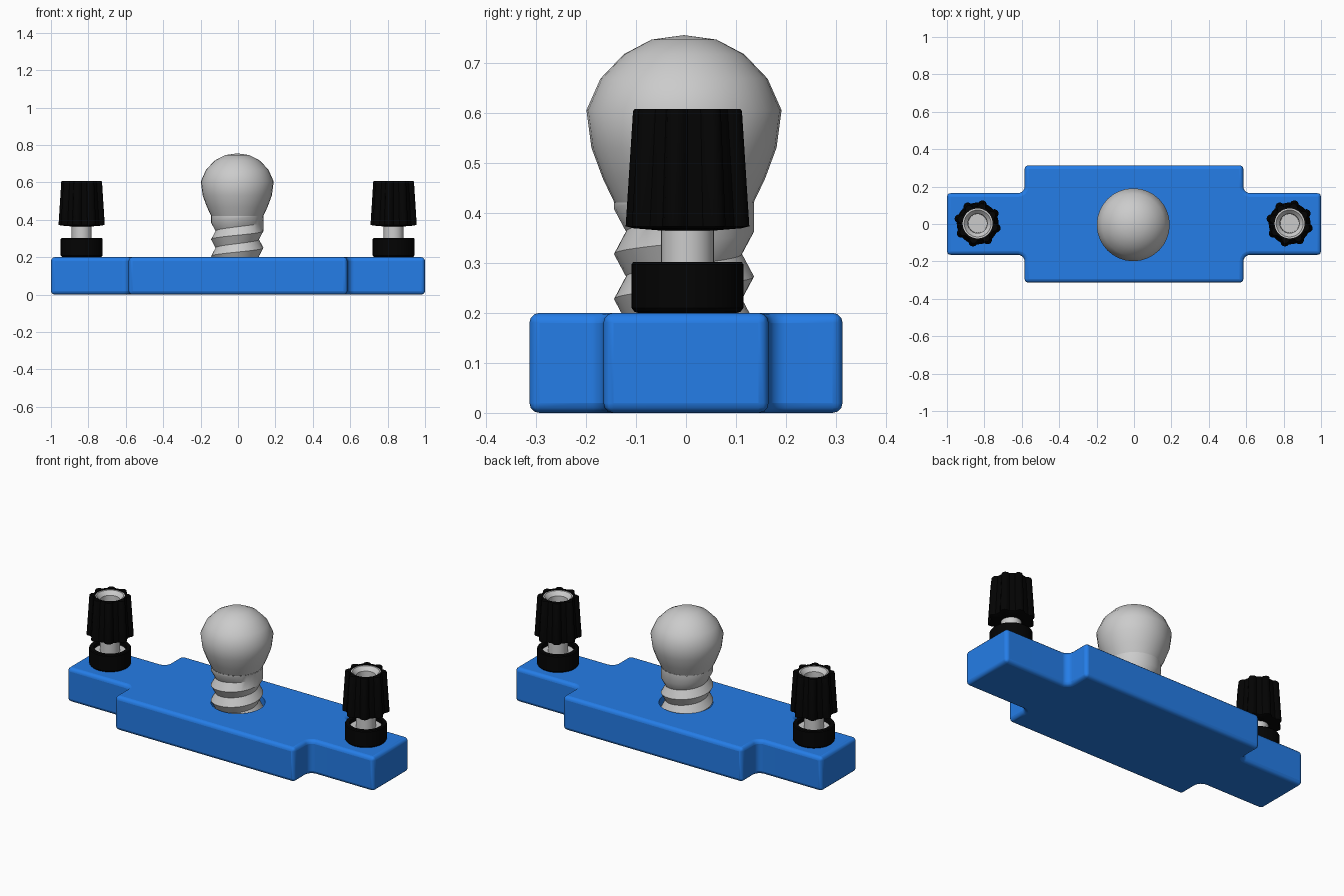
import bpy, bmesh
from math import cos, sin, pi, radians

if "Cube" in bpy.data.objects:
    bpy.data.objects.remove(bpy.data.objects["Cube"])


def material(name, color):
    m = bpy.data.materials.new(name)
    m.diffuse_color = (*color, 1)
    m.use_nodes = True
    m.node_tree.nodes["Principled BSDF"].inputs["Base Color"].default_value = m.diffuse_color
    return m


blue = material("blue_plastic", (0.018, 0.205, 0.8))
black = material("black_plastic", (0.001, 0.001, 0.001))


def make(name, bm, mat=None, loc=(0, 0, 0), angle=35):
    bmesh.ops.remove_doubles(bm, verts=bm.verts, dist=1e-5)
    bmesh.ops.recalc_face_normals(bm, faces=bm.faces)
    me = bpy.data.meshes.new(name)
    bm.to_mesh(me)
    bm.free()
    ob = bpy.data.objects.new(name, me)
    bpy.context.collection.objects.link(ob)
    ob.location = loc
    if mat:
        me.materials.append(mat)
    bpy.ops.object.select_all(action='DESELECT')
    bpy.context.view_layer.objects.active = ob
    ob.select_set(True)
    bpy.ops.object.shade_smooth_by_angle(angle=radians(angle))
    return ob


def skin(rows):
    """Join equal-length rows of points with quads, skipping collapsed corners."""
    bm = bmesh.new()
    for a, b in zip(rows, rows[1:]):
        for i in range(len(a) - 1):
            pts = []
            for p in (a[i], a[i + 1], b[i + 1], b[i]):
                if all(sum((u - v) ** 2 for u, v in zip(p, q)) > 1e-9 for q in pts):
                    pts.append(p)
            if len(pts) > 2:
                bm.faces.new([bm.verts.new(p) for p in pts])
    return bm


def lathe(name, profile, mat=None, loc=(0, 0, 0), n=32, rib=None, angle=35):
    """Revolve (r, z[, rib height]) points; rib adds angular relief."""
    rows = []
    for r, z, *h in profile:
        row = []
        for i in range(n + 1):
            t = 2 * pi * (i % n) / n
            q = r + (h[0] * rib[i % len(rib)] if h else 0)
            row.append((q * cos(t), q * sin(t), z))
        rows.append(row)
    return make(name, skin(rows), mat, loc, angle)


# Stepped base plate with filleted inside corners
quarter = [(1, 0.165), (0.585, 0.165), (0.585, 0.313)]
outline = (quarter + [(-x, y) for x, y in reversed(quarter)]
           + [(-x, -y) for x, y in quarter] + [(x, -y) for x, y in reversed(quarter)])
bm = bmesh.new()
face = bm.faces.new([bm.verts.new((x, y, 0)) for x, y in outline])
ext = bmesh.ops.extrude_face_region(bm, geom=[face])
for v in ext["geom"]:
    if isinstance(v, bmesh.types.BMVert):
        v.co.z = 0.2
inner = [e for e in bm.edges
         if all(abs(abs(v.co.x) - 0.585) < 1e-4 and abs(abs(v.co.y) - 0.165) < 1e-4 for v in e.verts)
         and abs(e.verts[0].co.z - e.verts[1].co.z) > 0.1]
bmesh.ops.bevel(bm, geom=inner, offset=0.035, segments=4, profile=0.5, affect='EDGES')
base = make("base_plate", bm, blue)
bev = base.modifiers.new("rounding", 'BEVEL')
bev.width, bev.segments, bev.limit_method, bev.angle_limit = 0.02, 3, 'ANGLE', radians(40)

# Socket hole for the bulb
cutter = lathe("socket_cutter", [(0, 0.08), (0.145, 0.08), (0.145, 0.3), (0, 0.3)])
cutter.hide_render = True
cut = base.modifiers.new("socket", 'BOOLEAN')
cut.object, cut.operation, cut.solver = cutter, 'DIFFERENCE', 'EXACT'
bpy.context.view_layer.objects.active = base
for m in ("rounding", "socket"):
    bpy.ops.object.modifier_apply(modifier=m)
bpy.data.objects.remove(cutter)
bpy.ops.object.select_all(action='DESELECT')
base.select_set(True)
bpy.ops.object.shade_smooth_by_angle(angle=radians(40))
base.modifiers.new("normals", 'WEIGHTED_NORMAL').keep_sharp = True

# Bulb glass
centre = (-0.004, -0.004, 0)
lathe("bulb_glass", [(0.139, 0.42), (0.162, 0.468), (0.185, 0.53), (0.195, 0.605), (0.167, 0.668),
                     (0.12, 0.717), (0.065, 0.746), (0, 0.755)], loc=centre, n=32, angle=50)

# Screw thread: rows of alternating crest and root rising along a helix into a plain collar
pitch, turn, lo, hi, crest, root = 0.09, 32, 0.085, 0.42, 0.14, 0.116
rows = [[(0, 0, lo)] * (turn + 1)]
for k in range(-6, 4):
    row = []
    for i in range(turn + 1):
        t = 2 * pi * i / turn
        z = 0.25 + pitch * (i / turn + k / 2)
        r = root if k % 2 else crest
        if k == 1:  # the groove runs out at the top
            r += (crest - root) * max(0, i / turn - 0.8) * 5
        if k == 3 or z > hi:
            z, r = hi, crest
        elif z < lo:
            z, r = lo, root
        row.append((r * cos(t), r * sin(t), z))
    rows.append(row)
make("bulb_screw", skin(rows), loc=centre, angle=30)

# Two terminal posts
ribs = [0, 0, 0, 0, 0.7, 1, 1, 0.7]
for side, x in (("left", -0.836), ("right", 0.832)):
    at = (x, 0.003, 0)
    lathe(side + "_collar", [(0.085, 0.195), (0.106, 0.202), (0.112, 0.21), (0.112, 0.297), (0.108, 0.302),
                             (0.088, 0.302), (0.085, 0.298), (0.085, 0.195)], black, at)
    lathe(side + "_washer", [(0.0855, 0.198), (0.0855, 0.28), (0.05, 0.28)], None, at)
    lathe(side + "_stem", [(0.053, 0.198), (0.053, 0.4)], None, at)
    lathe(side + "_cap", [(0, 0.365), (0.06, 0.365), (0.1, 0.369, 0.01), (0.106, 0.373, 0.02),
                          (0.091, 0.603, 0.02), (0.09, 0.607, 0.018), (0.08, 0.607), (0.08, 0.58)],
          black, at, n=64, rib=ribs)
    lathe(side + "_cap_socket", [(0.081, 0.585), (0.081, 0.602), (0.072, 0.602), (0.052, 0.58),
                                 (0.05, 0.5), (0, 0.5)], None, at)
